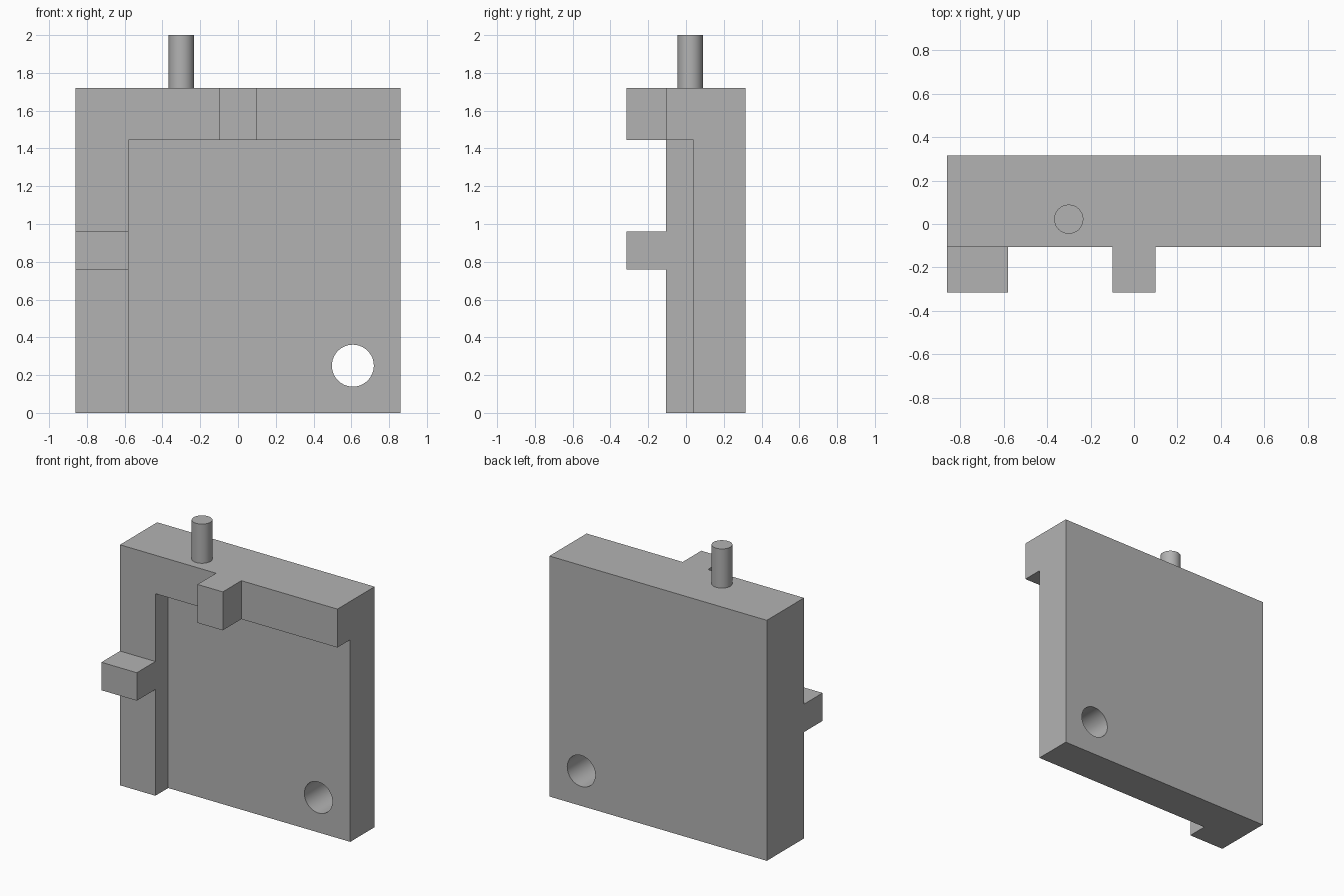
import bpy
from math import pi

cube = bpy.data.objects.get("Cube")
if cube:
    bpy.data.objects.remove(cube, do_unlink=True)

grey = bpy.data.materials.new("plain grey")
grey.use_nodes = True
grey.diffuse_color = (0.45, 0.45, 0.45, 1)
grey.node_tree.nodes["Principled BSDF"].inputs["Base Color"].default_value = grey.diffuse_color

SIDE = 0.86      # half width of the plate
TOP = 1.72       # height of the plate
BACK = 0.315     # half depth including the tabs
RIM = -0.105     # front of the raised rim
FLOOR = 0.04     # front of the recessed panel
INNER = -0.58    # inner edge of the side rim
LINTEL = 1.445   # underside of the top rim


def finish(name):
    ob = bpy.context.object
    ob.name = ob.data.name = name
    bpy.ops.object.transform_apply(location=True, rotation=True, scale=True)
    ob.data.materials.append(grey)
    return ob


def box(name, x, y, z):
    spans = (x, y, z)
    bpy.ops.mesh.primitive_cube_add(size=1, location=[(a + b) / 2 for a, b in spans])
    bpy.context.object.scale = [b - a for a, b in spans]
    return finish(name)


def rod(name, radius, depth, location, rotation=(0, 0, 0)):
    bpy.ops.mesh.primitive_cylinder_add(vertices=64, radius=radius, depth=depth,
                                        location=location, rotation=rotation)
    return finish(name)


def cut(target, cutter):
    mod = target.modifiers.new("cut", "BOOLEAN")
    mod.operation = "DIFFERENCE"
    mod.solver = "EXACT"
    mod.object = cutter
    bpy.context.view_layer.objects.active = target
    bpy.ops.object.modifier_apply(modifier=mod.name)
    bpy.data.objects.remove(cutter, do_unlink=True)


# Plate carved from a full-depth block, leaving the L-shaped rim and two tabs
plate = box("plate", (-SIDE, SIDE), (-BACK, BACK), (0, TOP))
cut(plate, box("panel_recess", (INNER, 1), (-1, FLOOR), (-1, LINTEL)))
cut(plate, box("rim_right_of_tab", (0.1, 1.1), (-1, RIM), (1, 2)))
cut(plate, box("rim_corner", (-1, -0.1), (-1, RIM), (0.96, 2)))
cut(plate, box("rim_below_tab", (-1, -0.5), (-1, RIM), (-1, 0.76)))

# Round hole through the lower corner
cut(plate, rod("hole", 0.111, 2, (0.608, 0, 0.25), (pi / 2, 0, 0)))

# Pin standing on the top edge
pin = rod("pin", 0.067, 2 - TOP, (-0.3, 0.022, (2 + TOP) / 2))

# Smooth round walls, sharp edges elsewhere
for ob in (plate, pin):
    bpy.ops.object.select_all(action="DESELECT")
    ob.select_set(True)
    bpy.context.view_layer.objects.active = ob
    bpy.ops.object.shade_smooth_by_angle(angle=pi / 6)
